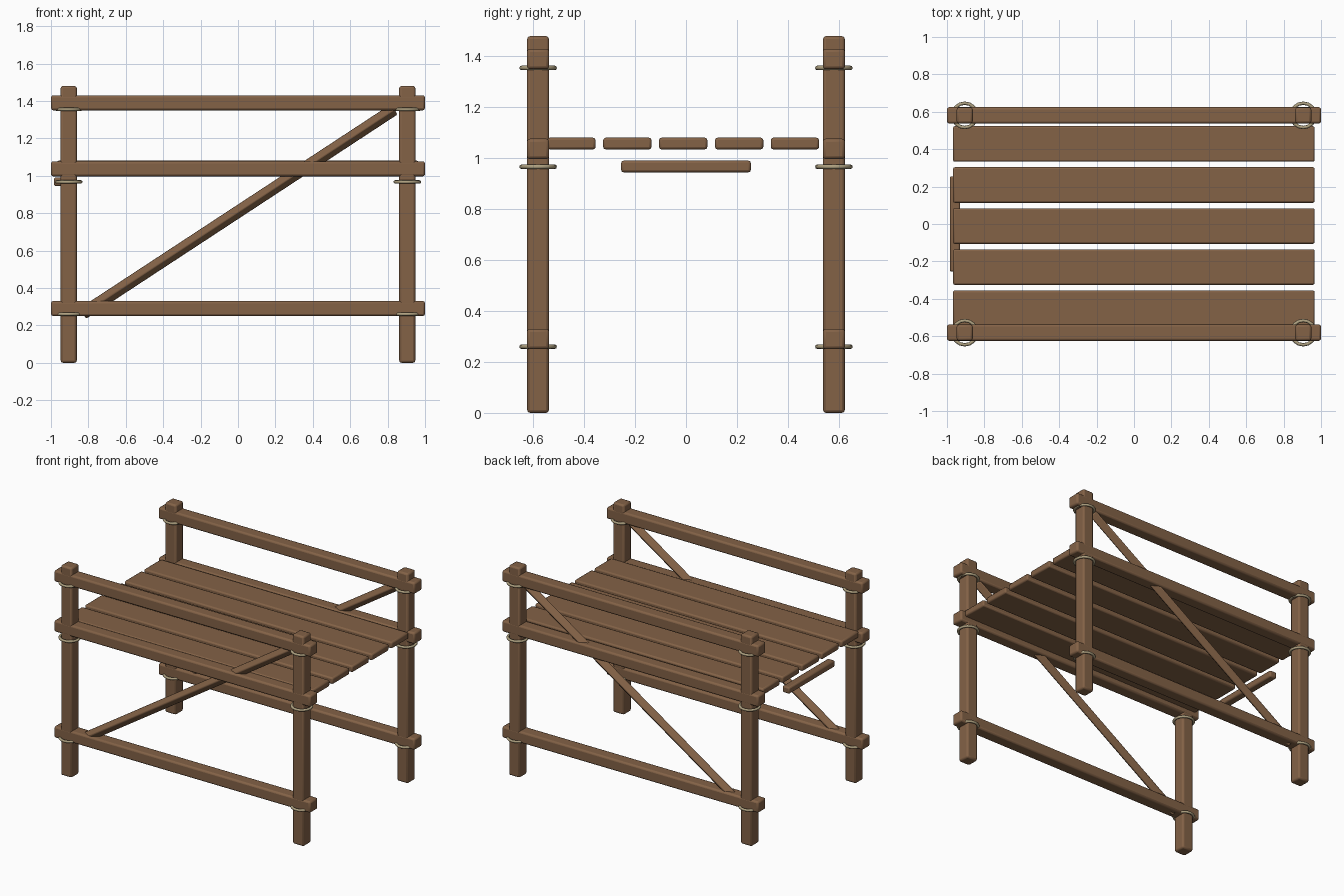
import bpy
import math
from mathutils import Matrix, Vector

if "Cube" in bpy.data.objects:
    bpy.data.objects.remove(bpy.data.objects["Cube"])


def make_material(name, rgb):
    mat = bpy.data.materials.new(name)
    mat.diffuse_color = (*rgb, 1.0)
    mat.use_nodes = True
    mat.node_tree.nodes["Principled BSDF"].inputs["Base Color"].default_value = mat.diffuse_color
    return mat


WOOD = make_material("brown wood", (0.228, 0.122, 0.062))
ROPE = make_material("pale olive rope", (0.43, 0.36, 0.22))


def finish(obj, name, mat):
    obj.name = name
    obj.data.name = name
    obj.data.materials.append(mat)
    bpy.ops.object.shade_smooth_by_angle(angle=math.radians(50 if mat == ROPE else 30))


def beam(name, center, size, bevel=0.012, rotation=None):
    """Wooden bar with softened edges."""
    bpy.ops.mesh.primitive_cube_add(size=1)
    obj = bpy.context.object
    obj.data.transform(Matrix.Diagonal((*size, 1)))
    if rotation:
        obj.data.transform(rotation)
    obj.location = center
    mod = obj.modifiers.new("soft edges", "BEVEL")
    mod.width = bevel
    mod.segments = 2
    finish(obj, name, WOOD)


def lashing(name, center):
    """Rope ring tied around a post."""
    bpy.ops.mesh.primitive_torus_add(location=center, major_radius=0.065, minor_radius=0.009,
                                     major_segments=16, minor_segments=8)
    finish(bpy.context.object, name, ROPE)


POST_X, SIDE_Y, HEIGHT = 0.905, 0.581, 1.48
RAILS = {"lower": (0.29, 0.26), "middle": (1.037, 0.967), "upper": (1.39, 1.355)}

for side, sy in (("front", -1), ("back", 1)):
    y = sy * SIDE_Y
    # corner posts with rope lashings below each rail
    for end, sx in (("left", -1), ("right", 1)):
        x = sx * POST_X
        beam(f"{side}_{end}_post", (x, y, HEIGHT / 2), (0.086, 0.086, HEIGHT))
        for level, (_, rope_z) in RAILS.items():
            lashing(f"{side}_{end}_{level}_lashing", (x, y, rope_z))
    # long horizontal rails
    for level, (rail_z, _) in RAILS.items():
        beam(f"{side}_{level}_rail", (0, y, rail_z), (2.0, 0.0875, 0.08))
    # diagonal brace, set edge-on between the rails
    low, high = Vector((-0.83, y, 0.263)), Vector((0.835, y, 1.355))
    span = high - low
    slope = math.atan2(span.z, span.x)
    turn = Matrix.Rotation(-slope, 4, "Y") @ Matrix.Rotation(math.radians(45), 4, "X")
    beam(f"{side}_brace", (low + high) / 2, (span.length, 0.051, 0.051), 0.008, turn)

# deck planks
for i in range(5):
    beam(f"deck_plank_{i + 1}", (-0.001, -0.45 + 0.2195 * i, 1.058), (1.934, 0.19, 0.046), 0.01)

# short crossbar under the left end of the deck
beam("crossbar", (-0.957, 0, 0.968), (0.055, 0.51, 0.046), 0.01)
